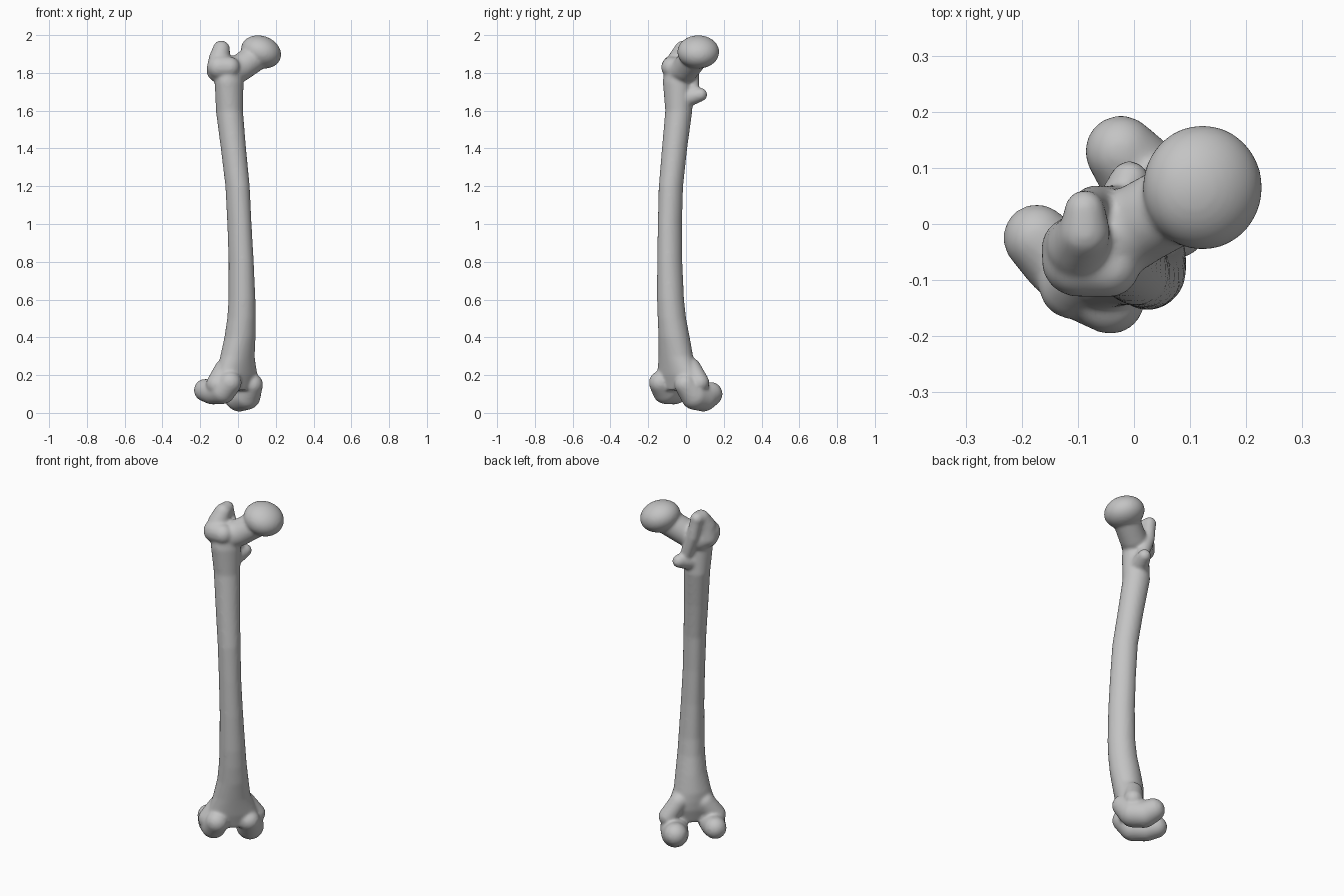
import bpy, bmesh, math
from mathutils import Matrix, Vector

cube = bpy.data.objects.get("Cube")
if cube:
    bpy.data.objects.remove(cube, do_unlink=True)

C = math.sqrt(0.5)
bm = bmesh.new()


def uv(u, v, z):
    """Anatomical frame: u towards the inner side, v towards the rear."""
    return Vector(((u - v) * C, (u + v) * C, z))


def blob(center, size, tilt=0.0):
    m = Matrix.Translation(center) @ Matrix.Rotation(tilt, 4, 'Y') @ Matrix.Diagonal((*size, 1))
    bmesh.ops.create_icosphere(bm, subdivisions=4, radius=1, matrix=m)


def chain(points, steps=7):
    """Row of spheres swept through (position, radius) points."""
    for (a, ra), (b, rb) in zip(points, points[1:]):
        for i in range(steps + 1):
            t = i / steps
            r = ra + (rb - ra) * t
            blob(Vector(a).lerp(Vector(b), t), (r, r, r))


def shaft(rings, sides=48):
    """Loft of oval rings with a raised ridge along the rear."""
    loops = []
    for z, u, v, hu, hv in rings:
        loop = []
        for i in range(sides):
            a = math.tau * i / sides
            k = 1 - 0.05 * math.cos(a) ** 4 + 0.06 * max(0, math.sin(a)) ** 10
            loop.append(bm.verts.new(uv(u + hu * k * math.cos(a), v + hv * k * math.sin(a), z)))
        loops.append(loop)
    for lo, hi in zip(loops, loops[1:]):
        for i in range(sides):
            j = (i + 1) % sides
            bm.faces.new((lo[i], lo[j], hi[j], hi[i]))
    bm.faces.new(loops[0][::-1])
    bm.faces.new(loops[-1])


# Bowed shaft flaring at both ends: height, centre u, v, half widths
shaft([
    (0.12, -0.035, -0.03, 0.11, 0.05),
    (0.20, -0.035, -0.03, 0.14, 0.07),
    (0.25, -0.038, -0.032, 0.122, 0.076),
    (0.30, -0.04, -0.036, 0.104, 0.08),
    (0.40, -0.037, -0.052, 0.087, 0.08),
    (0.50, -0.04, -0.066, 0.077, 0.075),
    (0.60, -0.043, -0.073, 0.072, 0.072),
    (0.80, -0.049, -0.073, 0.065, 0.069),
    (1.00, -0.055, -0.066, 0.062, 0.067),
    (1.20, -0.058, -0.055, 0.064, 0.066),
    (1.40, -0.06, -0.026, 0.068, 0.067),
    (1.60, -0.059, 0.005, 0.074, 0.071),
    (1.75, -0.066, 0.0, 0.084, 0.07),
    (1.85, -0.07, 0.0, 0.07, 0.055),
])

# Ball head and neck
blob((0.122, 0.065, 1.911), (0.109, 0.111, 0.085), math.radians(20))
chain([((-0.06, -0.035, 1.80), 0.08), ((0.01, 0.0, 1.825), 0.073), ((0.11, 0.055, 1.895), 0.073)])

# Large outer knob with front swelling and rear hooked crest
chain([((-0.108, -0.045, 1.81), 0.058), ((-0.1, -0.04, 1.87), 0.056),
       ((-0.088, -0.015, 1.925), 0.046), ((-0.088, 0.025, 1.935), 0.036)])
chain([((-0.1, -0.065, 1.83), 0.065), ((-0.045, -0.075, 1.83), 0.056)])
chain([((-0.088, 0.025, 1.935), 0.034), ((-0.07, 0.035, 1.83), 0.035), ((-0.03, 0.035, 1.72), 0.035)])

# Small inner knob
chain([((-0.03, 0.01, 1.67), 0.05), ((-0.008, 0.077, 1.685), 0.036)])

# Outer knuckle
chain([(uv(-0.125, -0.065, 0.16), 0.062), (uv(-0.135, -0.02, 0.115), 0.068),
       (uv(-0.14, 0.05, 0.11), 0.066), (uv(-0.14, 0.105, 0.12), 0.06)])
# Inner knuckle
chain([(uv(0.05, -0.055, 0.15), 0.058), (uv(0.065, 0.0, 0.09), 0.074),
       (uv(0.07, 0.06, 0.08), 0.073), (uv(0.075, 0.108, 0.1), 0.064)])
# Side bumps above the knuckles
chain([(uv(-0.1, 0, 0.23), 0.055), (uv(-0.155, 0.0, 0.15), 0.06)])
chain([(uv(0.04, 0, 0.24), 0.05), (uv(0.098, 0.005, 0.16), 0.051)])

# One continuous bone surface
mesh = bpy.data.meshes.new("long_bone")
bm.to_mesh(mesh)
bm.free()
bone = bpy.data.objects.new("long_bone", mesh)
bpy.context.collection.objects.link(bone)

remesh = bone.modifiers.new("fuse", 'REMESH')
remesh.mode = 'VOXEL'
remesh.voxel_size = 0.008
remesh.use_smooth_shade = True
soften = bone.modifiers.new("soften", 'SMOOTH')
soften.factor = 0.5
soften.iterations = 10

# Plain grey bone colour
grey = (0.55, 0.55, 0.55, 1)
mat = bpy.data.materials.new("bone_grey")
mat.use_nodes = True
mat.diffuse_color = grey
bsdf = next(n for n in mat.node_tree.nodes if n.type == 'BSDF_PRINCIPLED')
bsdf.inputs["Base Color"].default_value = grey
mesh.materials.append(mat)
for p in mesh.polygons:
    p.use_smooth = True
